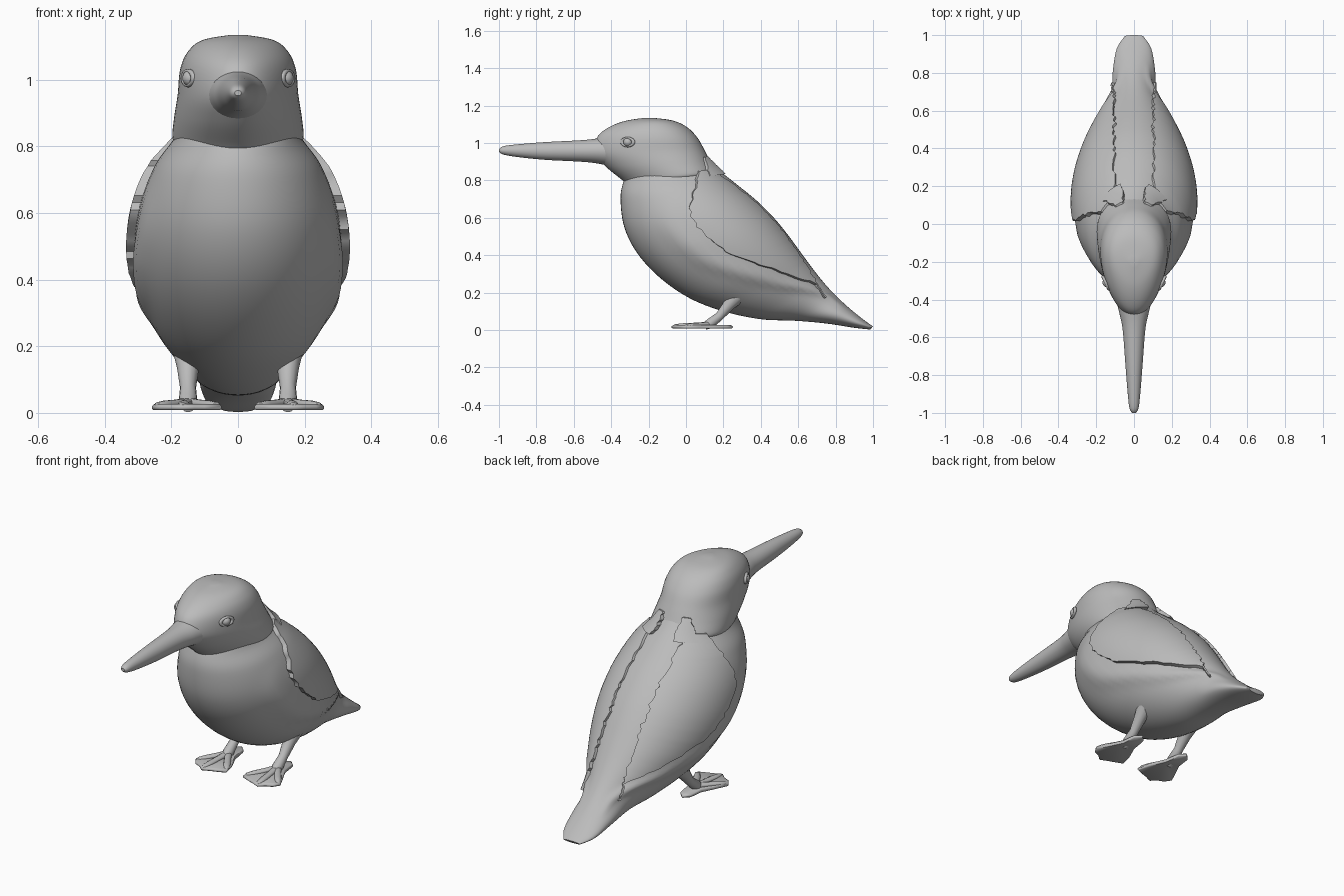
import bpy, bmesh, math, random
from mathutils import Vector

random.seed(4)
if "Cube" in bpy.data.objects:
    bpy.data.objects.remove(bpy.data.objects["Cube"])

grey = bpy.data.materials.new("plain grey")
grey.use_nodes = True
grey.diffuse_color = (0.5, 0.5, 0.5, 1)
grey.node_tree.nodes["Principled BSDF"].inputs["Base Color"].default_value = (0.5, 0.5, 0.5, 1)


def loft(name, sections, angle=50):
    """Skin closed sections of equal length and cap both ends."""
    bm = bmesh.new()
    rows = [[bm.verts.new(p) for p in s] for s in sections]
    n = len(rows[0])
    for a, b in zip(rows, rows[1:]):
        for i in range(n):
            j = (i + 1) % n
            bm.faces.new((a[i], a[j], b[j], b[i]))
    bm.faces.new(rows[0])
    bm.faces.new(rows[-1])
    bmesh.ops.recalc_face_normals(bm, faces=bm.faces)
    mesh = bpy.data.meshes.new(name)
    bm.to_mesh(mesh)
    bm.free()
    obj = bpy.data.objects.new(name, mesh)
    bpy.context.collection.objects.link(obj)
    finish(obj, angle)
    return obj


def finish(obj, angle=50):
    obj.data.materials.append(grey)
    bpy.ops.object.select_all(action="DESELECT")
    obj.select_set(True)
    bpy.context.view_layer.objects.active = obj
    bpy.ops.object.shade_smooth_by_angle(angle=math.radians(angle))


def blend(table, u):
    """Catmull-Rom interpolation of table rows."""
    i = min(int(u), len(table) - 2)
    f = u - i
    out = []
    for k in range(len(table[0])):
        b, c = table[i][k], table[i + 1][k]
        a = table[max(i - 1, 0)][k]
        d = table[min(i + 2, len(table) - 1)][k]
        out.append(b + f * (c - a) / 2 + f * f * (a - 2.5 * b + 2 * c - d / 2)
                   + f ** 3 * (1.5 * (b - c) + (d - a) / 2))
    return out


def surface(table, u, t, out=0.0, taper=0.0):
    """Point on an oval between a front point and a back point; t = 0 is the back."""
    yf, zf, yb, zb, w = blend(table, u)
    front, back = Vector((0, yf, zf)), Vector((0, yb, zb))
    axis = (back - front) / 2
    p = (front + back) / 2 + axis * math.cos(t) + axis.normalized() * out * math.cos(t)
    p.x = (w * (1 + taper * math.cos(t)) + out) * math.sin(t)
    return p


def oval_loft(name, table, steps, sides=56, taper=0.0, bump=lambda u, t: 0.0):
    sections = []
    for i in range(steps + 1):
        u = (len(table) - 1) * i / steps
        ts = [2 * math.pi * j / sides for j in range(sides)]
        sections.append([surface(table, u, t, bump(u, t), taper) for t in ts])
    return loft(name, sections)


# Rows: front y, front z, back y, back z, half width
BODY = [(-.30, .86, .10, .93, .165), (-.335, .79, .17, .86, .19), (-.35, .70, .27, .78, .25),
        (-.33, .55, .38, .69, .295), (-.26, .41, .47, .60, .31), (-.14, .28, .54, .515, .30),
        (.02, .17, .61, .42, .265), (.20, .10, .68, .325, .21), (.40, .058, .74, .25, .155),
        (.58, .05, .80, .185, .12), (.75, .035, .87, .12, .112), (.90, .012, .95, .055, .092),
        (.985, .003, 1.0, .02, .05)]
HEAD = [(-.22, 1.135, -.18, 1.135, .02), (-.33, 1.117, -.07, 1.12, .105),
        (-.42, 1.08, .005, 1.085, .148), (-.475, 1.03, .06, 1.03, .17),
        (-.49, .95, .10, .96, .177), (-.43, .875, .13, .90, .187),
        (-.345, .805, .155, .85, .193), (-.325, .785, .15, .83, .187)]
BEAK = [(-.38, .87, -.38, 1.04, .10), (-.47, .89, -.47, 1.025, .078), (-.56, .90, -.56, 1.015, .06),
        (-.75, .91, -.75, 1.005, .045), (-.90, .925, -.90, .993, .033),
        (-.975, .938, -.975, .983, .024), (-1.0, .952, -1.0, .968, .01)]

# Outer edge of the wing, as an angle for each body row
WING_EDGE = [(.75,), (1.0,), (1.3,), (1.58,), (1.56,), (1.48,), (1.22,), (.95,), (.6,), (.4,)]


def flank(u, t):
    """Soft feather fold running below each wing."""
    edge = blend(WING_EDGE, min(u, 9)) [0] + .32
    t = min(t, 2 * math.pi - t)
    fade = max(0, min(1, (u - 2.2) / 2, (10 - u) / 2))
    return .016 * fade * math.exp(-((t - edge) / .17) ** 2)


oval_loft("body", BODY, 72, bump=flank)
oval_loft("head", HEAD, 42, taper=.22)
oval_loft("beak", BEAK, 36, sides=32)


def feather_shell(name, side, u0, u1, inner, outer, lift, rows=48, cols=14):
    """Ragged-edged shell lying over the body."""
    sections = []
    for i in range(rows + 1):
        u = u0 + (u1 - u0) * i / rows
        a = inner(u) + random.uniform(-.035, .035)
        b = max(outer(u) + random.uniform(-.025, .025), a + .05)
        ts = [a + (b - a) * j / cols for j in range(cols + 1)]
        top = [surface(BODY, u, t, lift(t)) for t in ts]
        low = [surface(BODY, u, t, lift(t) - .03) for t in reversed(ts)]
        sections.append([Vector((p.x * side, p.y, p.z)) for p in top + low])
    loft(name, sections, 40)


def inner_edge(u):
    return math.asin(min(.9, .1 / blend(BODY, u)[4]))


def tube(name, points, radii, sides=14, flat=1.0):
    """Rounded tube along a short path, mostly level or leaning in y."""
    sections = []
    for i, p in enumerate(points):
        p = Vector(p)
        d = Vector(points[min(i + 1, len(points) - 1)]) - Vector(points[max(i - 1, 0)])
        across = d.cross(Vector((0, 0, 1))).normalized()
        up = across.cross(d).normalized()
        sections.append([p + radii[i] * (across * math.cos(q) + up * math.sin(q) * flat)
                         for q in (2 * math.pi * k / sides for k in range(sides))])
    loft(name, sections)


TOES = [(-.10, -.02), (.02, -.075), (.105, -.005)]
# Scalloped web outline around the foot, relative to the leg
WEB = [(0, .25), (.03, .22), (.04, .14), (.075, .07), (.108, .0), (.085, -.035), (.05, -.05),
       (.02, -.078), (-.02, -.06), (-.05, -.05), (-.10, -.03), (-.085, .04), (-.045, .13), (-.03, .22)]

for label, s in (("left", 1), ("right", -1)):
    # Wing and the loose feathers beside the nape
    feather_shell(label + "_wing", s, .95, 8.8, inner_edge,
                  lambda u: blend(WING_EDGE, u)[0],
                  lambda t: .006 + .02 * math.sin(t))
    feather_shell(label + "_nape_feathers", s, .1, 1.35, lambda u: .3,
                  lambda u: .5 + .25 * u, lambda t: .026, rows=10, cols=6)

    # Eye with a surrounding lid
    bpy.ops.mesh.primitive_uv_sphere_add(segments=20, ring_count=12, radius=.025,
                                         location=(s * .142, -.31, 1.005))
    eye = bpy.context.object
    eye.name = label + "_eye"
    finish(eye)
    bpy.ops.mesh.primitive_torus_add(major_radius=.027, minor_radius=.008, major_segments=24,
                                     minor_segments=8, location=(s * .149, -.312, 1.005),
                                     rotation=(0, math.pi / 2, -s * .45))
    lid = bpy.context.object
    lid.name = label + "_eyelid"
    lid.scale = (.8, 1.25, 1)
    finish(lid)

    # Leg, web and toes
    x = s * .15
    tube(label + "_leg", [(x, .29, .2), (x, .23, .135), (x, .18, .075), (x, .13, .035), (x, .10, .02)],
         [.05, .033, .024, .028, .02])
    rings = []
    for scale, z in ((.96, .008), (1, .013), (1, .02), (.94, .026)):
        rings.append([Vector((x + s * a * scale, .09 + (b - .09) * scale, z)) for a, b in WEB])
    loft(label + "_web", rings, 60)
    for k, (a, b) in enumerate(TOES):
        end = Vector((x + s * a * .92, b * .92, .022))
        start = Vector((x, .13, .032))
        tube(label + "_toe_%d" % (k + 1), [start.lerp(end, f) for f in (0, .35, .7, .93, 1)],
             [.02, .017, .018, .014, .005], 10, .7)
